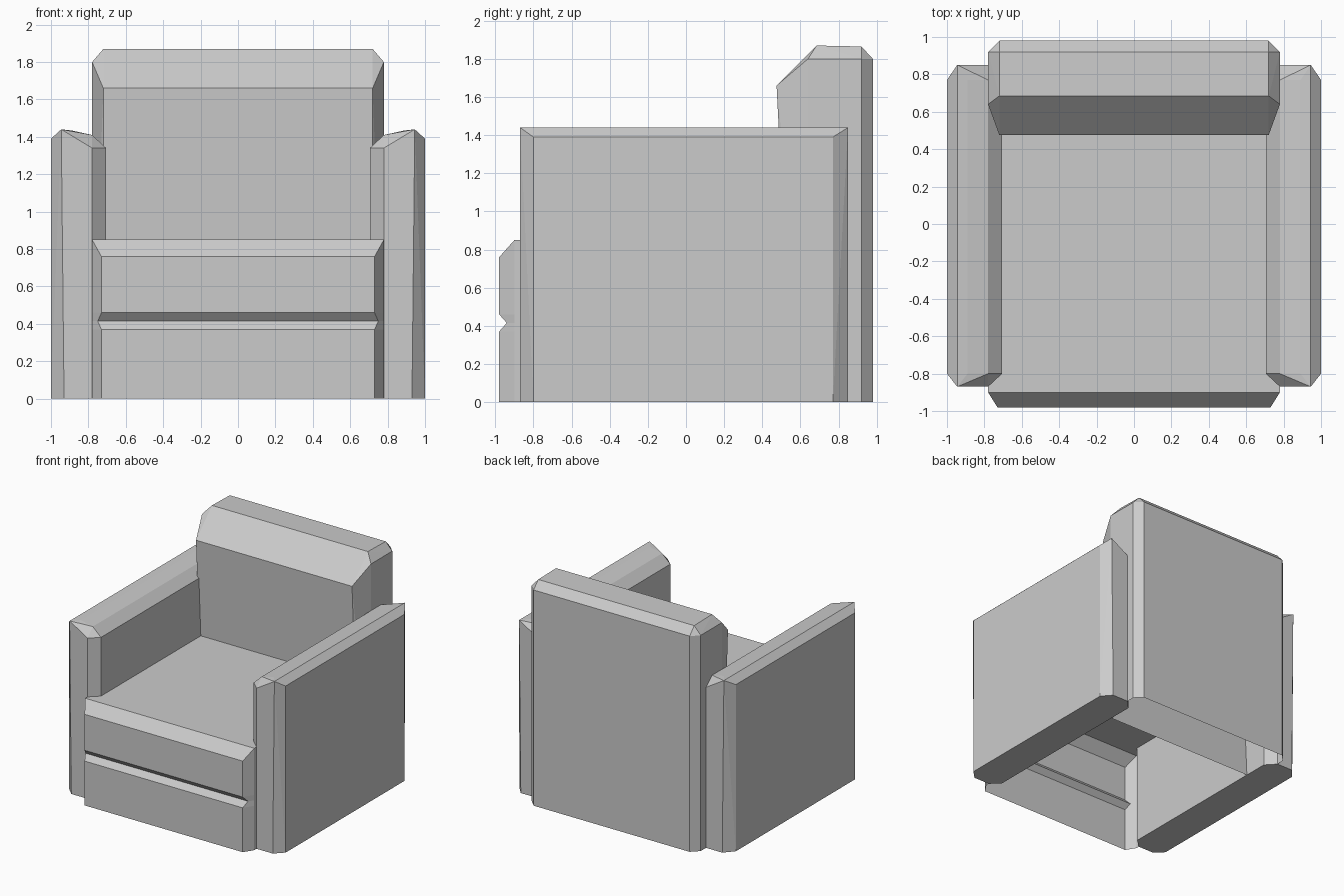
import bpy, bmesh, math

if "Cube" in bpy.data.objects:
    bpy.data.objects.remove(bpy.data.objects["Cube"])


def finish(bm, name):
    bmesh.ops.recalc_face_normals(bm, faces=bm.faces)
    mesh = bpy.data.meshes.new(name)
    bm.to_mesh(mesh)
    bm.free()
    obj = bpy.data.objects.new(name, mesh)
    bpy.context.collection.objects.link(obj)
    return obj


def hull(points):
    """Flat-faced convex block around a few corner points."""
    bm = bmesh.new()
    for p in points:
        bm.verts.new(p)
    bmesh.ops.convex_hull(bm, input=bm.verts)
    bmesh.ops.dissolve_limit(bm, angle_limit=math.radians(1),
                             verts=bm.verts, edges=bm.edges)
    bm.normal_update()
    return bm


# Arms: slabs with chamfered corners and a sloping padded top
arm = [(1, -.80, 0), (1, -.80, 1.39), (1, .77, 0), (1, .77, 1.39),
       (.93, -.87, 0), (.945, -.87, 1.44), (.78, -.87, 0), (.78, -.87, 1.34),
       (.705, -.80, 0), (.705, -.80, 1.34), (.78, -.80, 1.41), (.89, -.80, 1.434),
       (.93, .85, 0), (.945, .85, 1.44), (.78, .85, 0), (.78, .85, 1.34),
       (.705, .77, 0), (.705, .77, 1.34), (.78, .77, 1.41), (.89, .77, 1.434)]
for side, name in ((1, "right_arm"), (-1, "left_arm")):
    finish(hull([(side * x, y, z) for x, y, z in arm]), name)

# Backrest: chamfered block, open underneath
half_back = [(.72, .475, 1.66), (.72, .56, 0), (.78, .64, 1.80), (.78, .64, 0),
             (.78, .92, 1.80), (.78, .92, 0), (.72, .98, 1.80), (.72, .98, 0),
             (.72, .92, 1.865), (.72, .685, 1.87)]
bm = hull([(s * x, y, z) for s in (1, -1) for x, y, z in half_back])
bottom = [f for f in bm.faces if f.normal.z < -.9]
bmesh.ops.delete(bm, geom=bottom, context='FACES')
finish(bm, "backrest")

# Seat: hollow shell with a grooved front; rows are (z, front corner x, y)
rows = [(0, .73, -.98), (.37, .73, -.98), (.415, .75, -.94),
        (.46, .73, -.98), (.76, .73, -.98), (.85, .78, -.90)]
bm = bmesh.new()
rings = []
for z, fx, fy in rows:
    right = [(fx, fy), (.78, -.90), (.78, .53)]
    left = [(-x, y) for x, y in reversed(right)]
    rings.append([bm.verts.new((x, y, z)) for x, y in left + right])
for lo, hi in zip(rings, rings[1:]):
    for i in range(5):
        bm.faces.new((lo[i], lo[i + 1], hi[i + 1], hi[i]))
bm.faces.new(rings[-1])
bmesh.ops.remove_doubles(bm, verts=bm.verts, dist=.001)
finish(bm, "seat")
